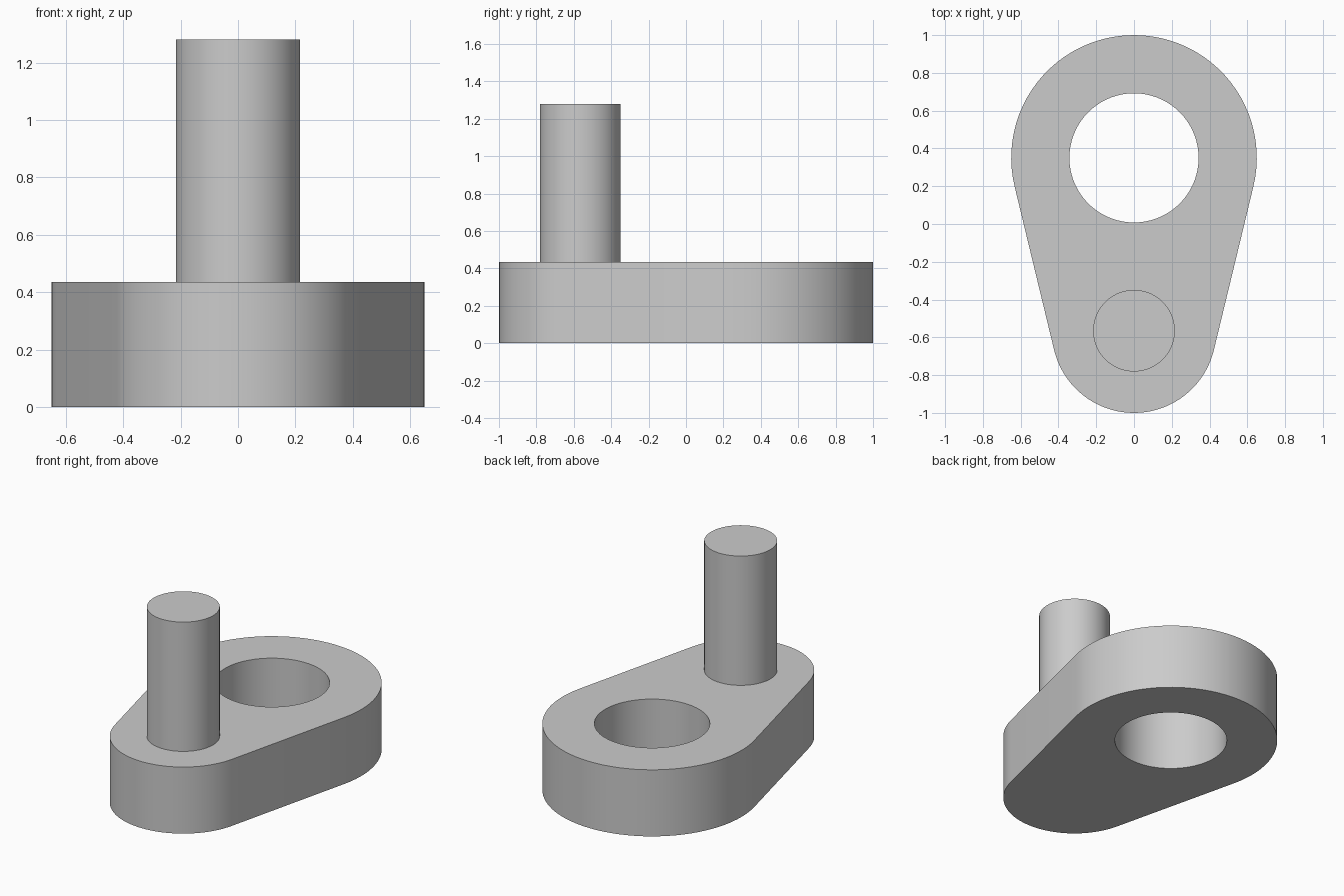
import bpy
import bmesh
from math import asin, cos, sin, pi, radians

cube = bpy.data.objects.get("Cube")
if cube:
    bpy.data.objects.remove(cube, do_unlink=True)

PLATE_H, PIN_TOP = 0.435, 1.28
BIG_Y, BIG_R, HOLE_R = 0.35, 0.65, 0.342
PIN_Y, SMALL_R, PIN_R = -0.565, 0.435, 0.216

steel = bpy.data.materials.new("plain grey")
steel.use_nodes = True
grey = (0.6, 0.6, 0.6, 1)
steel.diffuse_color = grey
steel.node_tree.nodes["Principled BSDF"].inputs["Base Color"].default_value = grey


def arc(cy, r, start, end, steps):
    """Points on an arc centred on x = 0, both ends included."""
    angles = [start + (end - start) * i / steps for i in range(steps + 1)]
    return [(r * cos(a), cy + r * sin(a)) for a in angles]


def circle(cy, r, steps=72):
    return arc(cy, r, 0, 2 * pi, steps)[:-1]


def prism(name, loops, z0, z1):
    """Solid between two heights; loops after the first are holes."""
    bm = bmesh.new()
    caps = ([], [])
    for loop in loops:
        rings = [[bm.verts.new((x, y, z)) for x, y in loop] for z in (z0, z1)]
        n = len(loop)
        for i in range(n):
            j = (i + 1) % n
            bm.faces.new((rings[0][i], rings[0][j], rings[1][j], rings[1][i]))
            for ring, cap in zip(rings, caps):
                cap.append(bm.edges.get((ring[i], ring[j])))
    for cap in caps:
        bmesh.ops.triangle_fill(bm, edges=cap, use_beauty=True)
    bmesh.ops.recalc_face_normals(bm, faces=bm.faces)
    mesh = bpy.data.meshes.new(name)
    bm.to_mesh(mesh)
    bm.free()
    mesh.materials.append(steel)
    obj = bpy.data.objects.new(name, mesh)
    bpy.context.collection.objects.link(obj)
    return obj


# Crank plate: two arcs joined by their common tangents, with a shaft hole
tilt = asin((BIG_R - SMALL_R) / (BIG_Y - PIN_Y))
outline = (arc(BIG_Y, BIG_R, -tilt, pi + tilt, 48)
           + arc(PIN_Y, SMALL_R, pi + tilt, 2 * pi - tilt, 40))
plate = prism("crank_plate", [outline, circle(BIG_Y, HOLE_R)], 0, PLATE_H)

# Crank pin standing on the narrow end
pin = prism("crank_pin", [circle(PIN_Y, PIN_R)], PLATE_H, PIN_TOP)

# Smooth round walls, sharp rims
bpy.ops.object.select_all(action="DESELECT")
for obj in (plate, pin):
    obj.select_set(True)
bpy.context.view_layer.objects.active = plate
bpy.ops.object.shade_smooth_by_angle(angle=radians(30))
